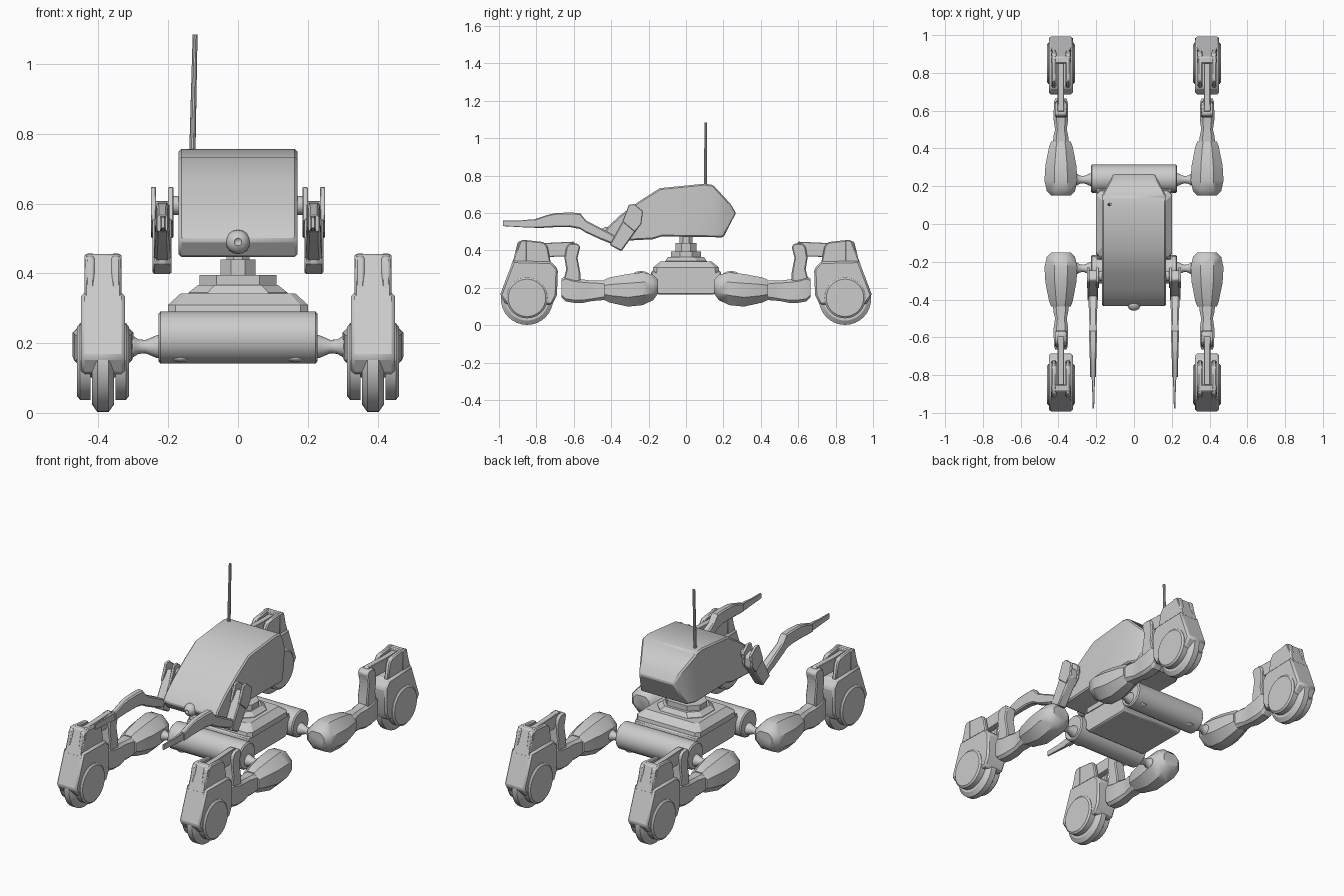
import bpy, bmesh, math
from mathutils import Matrix, Vector

if "Cube" in bpy.data.objects:
    bpy.data.objects.remove(bpy.data.objects["Cube"])

LX = 0.387  # leg centre line


def finish(name, bm, mirror="", bevel=0, angle=30):
    bmesh.ops.recalc_face_normals(bm, faces=bm.faces)
    me = bpy.data.meshes.new(name)
    bm.to_mesh(me)
    bm.free()
    ob = bpy.data.objects.new(name, me)
    bpy.context.collection.objects.link(ob)
    if angle:
        me.shade_smooth()
        me.set_sharp_from_angle(angle=math.radians(angle))
    if bevel:
        m = ob.modifiers.new("Bevel", "BEVEL")
        m.width, m.segments, m.limit_method = bevel, 1, "ANGLE"
        m.angle_limit = math.radians(32)
    if mirror:
        m = ob.modifiers.new("Mirror", "MIRROR")
        m.use_axis = ("x" in mirror, "y" in mirror, False)
        m.use_clip = False
        m.use_mirror_merge = False
    return ob


def skin(rings):
    """Bridge a list of equal point rings and cap both ends."""
    bm = bmesh.new()
    vs = [[bm.verts.new(p) for p in r] for r in rings]
    n = len(vs[0])
    for a, b in zip(vs, vs[1:]):
        for i in range(n):
            bm.faces.new((a[i], a[(i + 1) % n], b[(i + 1) % n], b[i]))
    bm.faces.new(vs[0])
    bm.faces.new(vs[-1])
    return bm


def prism(name, prof, x0, x1, mirror="", bevel=0.006):
    """Extrude a (y, z) profile along x."""
    bm = skin([[(x, y, z) for y, z in prof] for x in (x0, x1)])
    return finish(name, bm, mirror, bevel)


def limb(name, xc, secs, mirror, cham=0.3, angle=38):
    """Loft chamfered sections (y, half width, z low, z high) along y."""
    rings = []
    for y, h, a, b in secs:
        c = cham * min(2 * h, b - a)
        rings.append([(xc + x, y, z) for x, z in (
            (-h, a + c), (-h + c, a), (h - c, a), (h, a + c),
            (h, b - c), (h - c, b), (-h + c, b), (-h, b - c))])
    return finish(name, skin(rings), mirror, 0, angle)


def tiers(name, secs, cut):
    """Stack corner-cut plates (half x, half y, z) upwards."""
    rings = []
    for hx, hy, z in secs:
        c = cut * min(hx, hy)
        rings.append([(x, y, z) for x, y in (
            (-hx, -hy + c), (-hx + c, -hy), (hx - c, -hy), (hx, -hy + c),
            (hx, hy - c), (hx - c, hy), (-hx + c, hy), (-hx, hy - c))])
    return finish(name, skin(rings), angle=0)


def lathe_x(name, y, z, prof, mirror="", n=32):
    """Turn (x, radius) steps about an axis parallel to x."""
    rings = [[(x, y + r * math.cos(2 * math.pi * i / n), z + r * math.sin(2 * math.pi * i / n))
              for i in range(n)] for x, r in prof]
    return finish(name, skin(rings), mirror)


# Chassis: central hull, two cross bars and stepped turret base
prism("chassis", [(-.15, .165), (.15, .165), (.2, .22), (.185, .29), (-.185, .29), (-.2, .22)], -.195, .195)
tiers("chassis_deck", [(.2, .18, .28), (.2, .175, .31), (.165, .135, .342)], .12)
lathe_x("cross_bar", .24, .216, [(-.228, .068), (-.222, .075), (.222, .075), (.228, .068)], "y", 16)
for s in (-1, 1):
    bm = bmesh.new()
    bmesh.ops.create_uvsphere(bm, u_segments=16, v_segments=8, radius=1,
                              matrix=Matrix.Translation((s * .165, .27, .155)) @ Matrix.Diagonal((.025, .018, .01, 1)))
    finish("bar_stud", bm, "y")
tiers("turret_base", [(.142, .115, .335), (.142, .11, .345), (.115, .095, .366)], .5)
tiers("turret_plate", [(.11, .08, .36), (.11, .08, .395)], .6)
tiers("neck_collar", [(.05, .055, .39), (.05, .055, .44)], .6)
tiers("neck_post", [(.033, .035, .43), (.033, .035, .49)], .6)

# Head shell with tapered rear
shell = [(-.40, .447), (-.31, .453), (-.176, .46), (-.13, .475), (.2, .47), (.267, .6), (.24, .647),
         (.145, .75), (.10, .757), (-.14, .733), (-.25, .663), (-.35, .59), (-.42, .525), (-.437, .495)]
bm = skin([[(x, y, z) for y, z in shell] for x in (-.17, .17)])
bmesh.ops.bisect_plane(bm, geom=bm.verts[:] + bm.edges[:] + bm.faces[:],
                       plane_co=(0, .15, 0), plane_no=(0, 1, 0))
for v in bm.verts:
    if v.co.y > .151:
        v.co.x *= 1 - (v.co.y - .15) * 3.1
finish("head_shell", bm, bevel=.014)

# Nose sensor with a recessed lens
bm = bmesh.new()
bmesh.ops.create_uvsphere(bm, u_segments=16, v_segments=10, radius=.035,
                          matrix=Matrix.Translation((0, -.425, .49)) @ Matrix.Rotation(math.pi / 2, 4, "X"))
for v in bm.verts:
    if v.co.y < -.4595:
        v.co.y += .012
finish("nose_sensor", bm)

# Antenna
bm = bmesh.new()
a, b = Vector((-.131, .105, .74)), Vector((-.123, .105, 1.085))
bmesh.ops.create_cone(bm, cap_ends=True, segments=10, radius1=.009, radius2=.007, depth=(b - a).length,
                      matrix=Matrix.Translation((a + b) / 2) @ (b - a).to_track_quat("Z", "Y").to_matrix().to_4x4())
finish("antenna", bm)

# Arms: shoulder pin, forked upper arm, forearm and thin tip
lathe_x("shoulder_pin", -.275, .595, [(.15, .027), (.2, .027)], "x", 16)
for x0, x1 in ((.185, .2), (.235, .25)):
    prism("shoulder_plate", [(-.305, .645), (-.275, .648), (-.23, .61), (-.24, .54), (-.275, .5), (-.34, .555)],
          x0, x1, "x", .003)
prism("upper_arm", [(-.295, .61), (-.245, .59), (-.245, .535), (-.345, .395), (-.41, .43), (-.34, .555)],
      .19, .245, "x")
limb("forearm", .217, [(-.35, .022, .415, .46), (-.41, .024, .44, .497), (-.46, .022, .46, .522),
                       (-.535, .019, .495, .56), (-.567, .02, .515, .6), (-.62, .02, .525, .603),
                       (-.70, .018, .525, .6), (-.74, .015, .522, .59), (-.81, .015, .52, .567)], "x", .18, 20)
limb("arm_tip", .215, [(-.79, .01, .522, .565), (-.84, .008, .522, .565), (-.89, .006, .525, .56),
                       (-.978, .004, .53, .56)], "x", .15, 20)

# Legs: hip joint, thigh and shin, mirrored to all four corners
lathe_x("hip_joint", .235, .19, [(.22, .035), (.235, .032), (.265, .019), (.285, .021), (.3, .03), (.33, .03)], "xy", 16)
limb("thigh", LX, [(.15, .05, .17, .245), (.175, .075, .135, .27), (.23, .087, .108, .283),
                   (.31, .082, .1, .274), (.41, .062, .122, .255), (.437, .052, .135, .243)], "xy")
limb("shin", LX, [(.42, .044, .137, .237), (.47, .038, .132, .24), (.5, .031, .13, .238),
                  (.55, .038, .12, .245), (.6, .038, .12, .25), (.645, .036, .128, .262),
                  (.665, .03, .15, .25)], "xy", .2, 25)

# Ankle post and tongue reaching into the wheel housing
prism("ankle_post", [(.565, .14), (.64, .13), (.65, .26), (.64, .30), (.65, .36), (.64, .42), (.62, .438),
                     (.58, .438), (.565, .42), (.58, .36), (.565, .28)], LX - .032, LX + .032, "xy")
prism("ankle_tongue", [(.575, .405), (.62, .37), (.86, .36), (.86, .44), (.75, .44), (.6, .447)],
      LX - .017, LX + .017, "xy", .003)

# Wheel housing: forked top, solid front and lower shell
fork = [(.72, .32), (.93, .32), (.9, .445), (.87, .457), (.76, .445), (.74, .42)]
for s in (-1, 1):
    prism("housing_fork", fork, LX + s * .024, LX + s * .05, "xy")
prism("housing_front", [(.85, .32), (.935, .32), (.885, .455), (.85, .456)], LX - .053, LX + .053, "xy")
prism("housing_shell", [(.69, .16), (.715, .11), (.96, .11), (.995, .16), (.925, .345), (.72, .34), (.685, .3)],
      LX - .063, LX + .063, "xy", .01)

# Wheel and its side hubs
lathe_x("tyre", .85, .142, [(LX - .032, .1), (LX - .032, .117), (LX - .016, .14), (LX + .016, .14),
                            (LX + .032, .117), (LX + .032, .1)], "xy")
for s in (-1, 1):
    lathe_x("wheel_hub", .85, .147, [(LX + s * .036, .11), (LX + s * .066, .11), (LX + s * .07, .104),
                                     (LX + s * .074, .1)], "xy")
